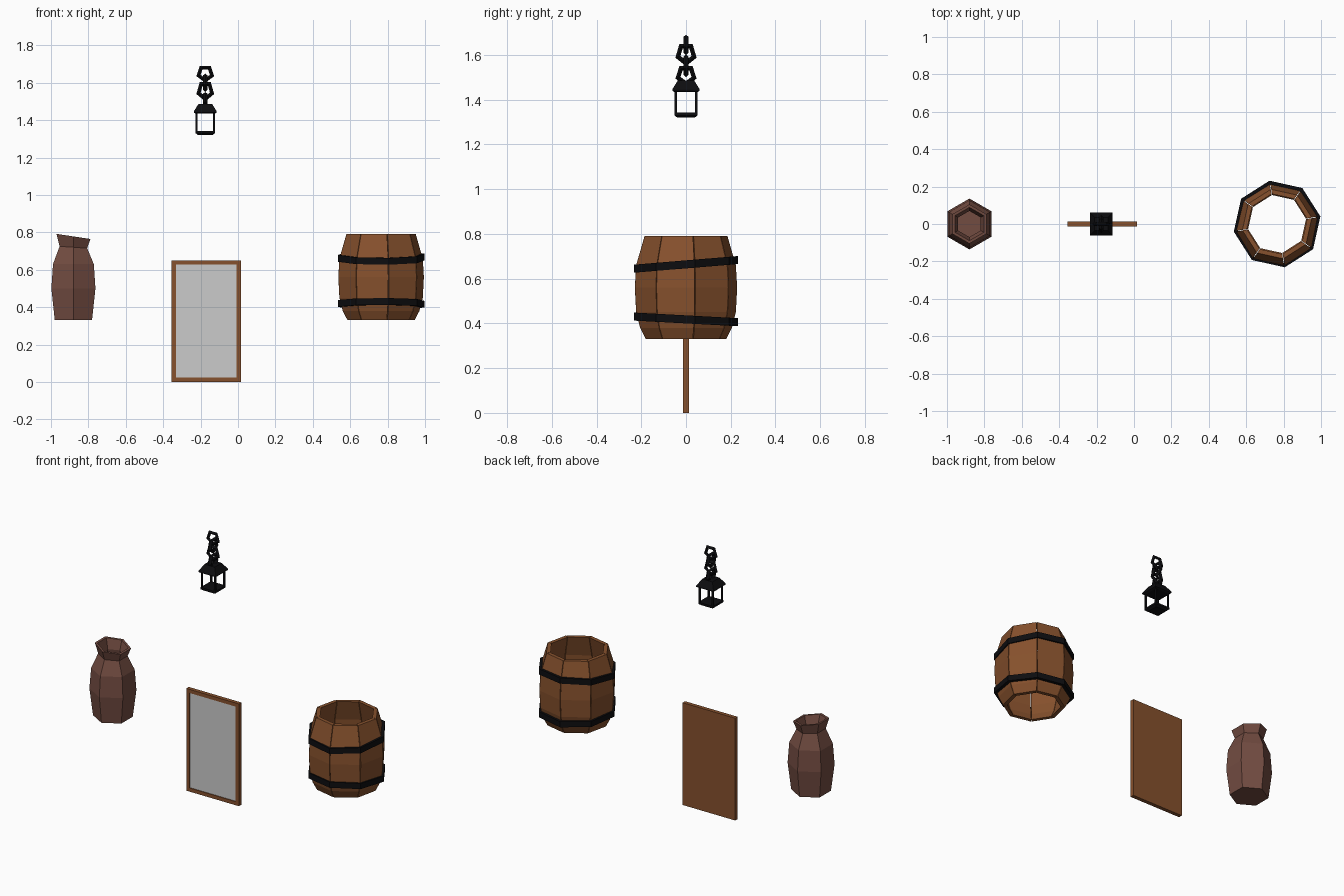
import bpy, bmesh
from math import sin, cos, pi, radians
from mathutils import Matrix

if "Cube" in bpy.data.objects:
    bpy.data.objects.remove(bpy.data.objects["Cube"])


def material(name, rgb):
    m = bpy.data.materials.new(name)
    m.diffuse_color = (*rgb, 1)
    m.use_nodes = True
    m.node_tree.nodes["Principled BSDF"].inputs["Base Color"].default_value = m.diffuse_color
    return m


WOOD = material("wood", (0.24, 0.082, 0.026))
IRON = material("iron", (0.004, 0.004, 0.005))
CLAY = material("clay", (0.17, 0.072, 0.053))


def finish(name, bm, mat=None):
    bmesh.ops.recalc_face_normals(bm, faces=bm.faces)
    me = bpy.data.meshes.new(name)
    bm.to_mesh(me)
    bm.free()
    ob = bpy.data.objects.new(name, me)
    bpy.context.collection.objects.link(ob)
    if mat:
        me.materials.append(mat)
    return ob


def loft(name, rings, mat, cap=True, loop=False):
    """Skin a list of closed point rings; cap the ends or join last to first."""
    bm = bmesh.new()
    vs = [[bm.verts.new(p) for p in r] for r in rings]
    n = len(vs[0])
    pairs = list(zip(vs, vs[1:])) + ([(vs[-1], vs[0])] if loop else [])
    for a, b in pairs:
        for i in range(n):
            j = (i + 1) % n
            bm.faces.new((a[i], a[j], b[j], b[i]))
    if cap and not loop:
        bm.faces.new(vs[0])
        bm.faces.new(vs[-1])
    return finish(name, bm, mat)


def circle(cx, r, z, n, start, slope_x=0.0, slope_y=0.0):
    """Polygon ring around (cx, 0), tilted by the slopes."""
    pts = []
    for k in range(n):
        a = start + 2 * pi * k / n
        x, y = r * cos(a), r * sin(a)
        pts.append((cx + x, y, z + slope_x * x + slope_y * y))
    return pts


def box(name, x0, x1, y0, y1, z0, z1, mat=None):
    bm = bmesh.new()
    m = (Matrix.Translation(((x0 + x1) / 2, (y0 + y1) / 2, (z0 + z1) / 2))
         @ Matrix.Diagonal((x1 - x0, y1 - y0, z1 - z0, 1)))
    bmesh.ops.create_cube(bm, size=1, matrix=m)
    return finish(name, bm, mat)


# Clay vase: outside up to the tilted rim, then down the inside
vase = [(0.115, 0.33, 0), (0.136, 0.50, 0), (0.126, 0.63, 0), (0.085, 0.72, -0.07),
        (0.105, 0.778, -0.15), (0.089, 0.778, -0.15), (0.070, 0.72, -0.07), (0.090, 0.63, 0)]
loft("vase", [circle(-0.88, r, z, 6, pi / 6, s) for r, z, s in vase], CLAY)

# Barrel staves: eight curved planks around an open tube
BX, N, TURN = 0.765, 8, radians(10)
outer = [(0.182, 0.33), (0.208, 0.38), (0.226, 0.45), (0.232, 0.56), (0.226, 0.66), (0.188, 0.79)]
for k in range(N):
    a0 = TURN + 2 * pi * k / N + 0.008
    a1 = TURN + 2 * pi * (k + 1) / N - 0.008
    rows = []
    for r, z in outer:
        rows.append([(BX + q * cos(a), q * sin(a), z)
                     for q, a in ((r, a0), (r, a1), (r - 0.025, a1), (r - 0.025, a0))])
    loft(f"barrel_stave_{k + 1}", rows, WOOD)

# Barrel hoops: two slightly tilted iron bands
for name, z, tilt in (("upper_hoop", 0.664, 0.083), ("lower_hoop", 0.418, -0.054)):
    prof = [(0.212, -0.018), (0.235, -0.018), (0.235, 0.018), (0.212, 0.018)]
    loft(name, [circle(BX, r, z + dz, N, TURN, 0, tilt) for r, dz in prof], IRON, loop=True)

# Standing mirror: frame with backing and recessed pane
X0, X1, H, D, B = -0.355, 0.015, 0.65, 0.0125, 0.023


def rect(i, y):
    return [(X0 + i, y, i), (X1 - i, y, i), (X1 - i, y, H - i), (X0 + i, y, H - i)]


loft("mirror_frame", [rect(0, D), rect(0, -D), rect(B, -D), rect(B, -0.004)], WOOD)
box("mirror_pane", X0 + B, X1 - B, -0.007, -0.003, B, H - B)

# Lantern: stacked square sections for base and roof, four corner posts
LX = -0.175


def square(h, z):
    return [(LX + sx * h, sy * h, z) for sx, sy in ((-1, -1), (1, -1), (1, 1), (-1, 1))]


loft("lantern_base", [square(h, z) for h, z in ((0.038, 1.32), (0.052, 1.33), (0.052, 1.342))], IRON)
loft("lantern_roof", [square(h, z) for h, z in
                      ((0.050, 1.434), (0.061, 1.44), (0.061, 1.447), (0.036, 1.487))], IRON)
for i, (sx, sy) in enumerate(((-1, -1), (1, -1), (1, 1), (-1, 1))):
    cx, cy = LX + sx * 0.046, sy * 0.046
    box(f"lantern_post_{i + 1}", cx - 0.005, cx + 0.005, cy - 0.005, cy + 0.005, 1.34, 1.44, IRON)

# Chain: pentagonal links, alternately facing front and side
for i, (zc, stretch) in enumerate(((1.65, 1.0), (1.605, 1.1), (1.557, 1.15), (1.51, 1.0))):
    rings = []
    for k in range(5):
        a = -pi / 2 + 2 * pi * k / 5
        ring = []
        for dr, w in ((0.012, 0), (0, 0.012), (-0.012, 0), (0, -0.012)):
            u, v = (0.038 + dr) * cos(a), zc + (0.038 + dr) * sin(a) * stretch
            ring.append((LX + u, w, v) if i % 2 == 0 else (LX + w, u, v))
        rings.append(ring)
    loft(f"chain_link_{i + 1}", rings, IRON, loop=True)
